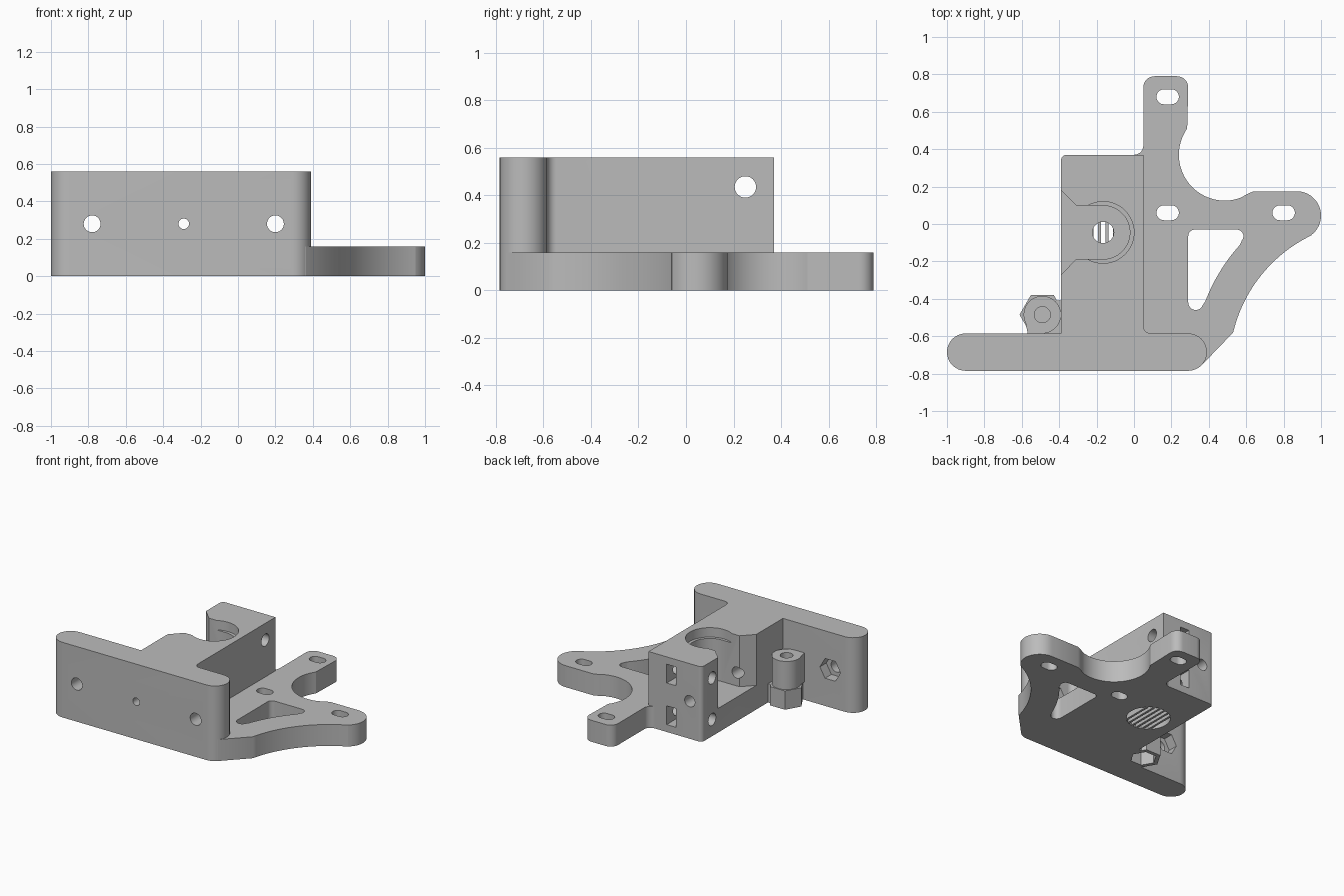
import bpy, bmesh, math

cube = bpy.data.objects.get("Cube")
if cube:
    bpy.data.objects.remove(cube, do_unlink=True)

grey = bpy.data.materials.new("plain grey")
grey.use_nodes = True
COLOR = (0.5, 0.5, 0.5, 1)
grey.diffuse_color = COLOR
for node in grey.node_tree.nodes:
    if node.type == 'BSDF_PRINCIPLED':
        node.inputs["Base Color"].default_value = COLOR


def arc(cx, cy, r, a0, a1, n=12):
    angles = [math.radians(a0 + (a1 - a0) * i / n) for i in range(n + 1)]
    return [(cx + r * math.cos(a), cy + r * math.sin(a)) for a in angles]


def circle(cx, cy, r, n=40, turn=0):
    return arc(cx, cy, r, turn, turn + 360, n)[:-1]


def rect(x0, x1, y0, y1):
    return [(x0, y0), (x1, y0), (x1, y1), (x0, y1)]


def stadium(x0, x1, y, r):
    return arc(x1 - r, y, r, -90, 90, 16) + arc(x0 + r, y, r, 90, 270, 16)


def prism(name, profile, lo, hi, axis='z'):
    """Extrude a closed profile along an axis."""
    place = {'x': lambda u, v, w: (w, u, v),
             'y': lambda u, v, w: (u, w, v),
             'z': lambda u, v, w: (u, v, w)}[axis]
    bm = bmesh.new()
    low = [bm.verts.new(place(u, v, lo)) for u, v in profile]
    high = [bm.verts.new(place(u, v, hi)) for u, v in profile]
    bm.faces.new(low)
    bm.faces.new(high)
    n = len(profile)
    for i in range(n):
        j = (i + 1) % n
        bm.faces.new((low[i], low[j], high[j], high[i]))
    bmesh.ops.recalc_face_normals(bm, faces=bm.faces[:])
    mesh = bpy.data.meshes.new(name)
    bm.to_mesh(mesh)
    bm.free()
    mesh.materials.append(grey)
    obj = bpy.data.objects.new(name, mesh)
    bpy.context.scene.collection.objects.link(obj)
    return obj


def finish(obj, cutters=()):
    """Subtract cutters, bake the result and smooth the curved walls."""
    for c in cutters:
        mod = obj.modifiers.new("cut", 'BOOLEAN')
        mod.operation, mod.solver, mod.object = 'DIFFERENCE', 'EXACT', c
    if cutters:
        deps = bpy.context.evaluated_depsgraph_get()
        mesh = bpy.data.meshes.new_from_object(obj.evaluated_get(deps))
        obj.modifiers.clear()
        obj.data = mesh
        for c in cutters:
            bpy.data.objects.remove(c, do_unlink=True)
    obj.data.shade_smooth()
    obj.data.set_sharp_from_angle(angle=math.radians(30))


def cutter(profile, lo, hi, axis='z'):
    obj = prism("cutter", profile, lo, hi, axis)
    obj.hide_render = True
    return obj


TOP, PLATE = 0.56, 0.16
MID = 0.28               # height of the bolt row
CX, CY = -0.165, -0.045  # pocket centre

# Front bar with bolt holes and nut recesses
bar = prism("front_bar", stadium(-1, 0.39, -0.685, 0.1), 0, TOP)
cuts = [cutter(circle(-0.29, MID, 0.028), -0.9, -0.5, 'y')]
for x in (-0.78, 0.2):
    cuts.append(cutter(circle(x, MID, 0.045), -0.9, -0.5, 'y'))
    cuts.append(cutter(circle(x, MID, 0.085, 6), -0.66, -0.5, 'y'))
finish(bar, cuts)

# Base plate with its curved arms
outline = (
    [(0.0, 0.3)] + arc(0.0, 0.42, 0.05, 270, 360, 8)
    + arc(0.11, 0.73, 0.06, 180, 90, 8) + arc(0.23, 0.73, 0.06, 90, 0, 8)
    + arc(0.485, 0.37, 0.245, 145, 290, 32)
    + [(0.605, 0.16), (0.64, 0.175)]
    + arc(0.87, 0.045, 0.13, 90, -53, 20)
    + arc(1.285, -0.76, 0.776, 115.6, 166.6, 24)
    + [(0.36, -0.757), (0.3, -0.77), (0.0, -0.7)])
plate = prism("base_plate", outline, 0, PLATE)
window = (
    arc(0.325, -0.065, 0.035, 180, 90, 8) + arc(0.55, -0.065, 0.035, 90, -40, 10)
    + arc(1.285, -0.76, 0.968, 138, 159, 14)
    + arc(0.33, -0.42, 0.04, -20, -180, 10))
cuts = [cutter(window, -0.1, 0.3)]
for x, y in ((0.18, 0.68), (0.18, 0.06), (0.8, 0.06)):
    cuts.append(cutter(stadium(x - 0.06, x + 0.06, y, 0.04), -0.1, 0.3))
finish(plate, cuts)

# Clamp block, filleted into the bar
block = prism("clamp_block",
              arc(-0.36, 0.34, 0.03, 180, 90, 6) + [(0.05, 0.37)]
              + arc(0.09, -0.545, 0.04, 180, 270, 8)
              + [(0.09, -0.62), (-0.39, -0.62)], 0, TOP)
pocket = ([(-0.45, 0.24), (-0.31, 0.1)] + arc(CX, CY, 0.143, 90, -90, 30)
          + [(-0.31, -0.188), (-0.45, -0.335)])
cuts = [cutter(pocket, 0.18, 0.7),
        cutter(circle(CX, CY, 0.165, 48), 0.49, 0.7),
        cutter(circle(CX, CY, 0.057), -0.1, 0.3),
        cutter(circle(CX, CY, 0.15, 48), -0.1, 0.12),
        cutter(circle(-0.29, MID, 0.028), -0.9, -0.3, 'y'),
        cutter(circle(-0.29, MID, 0.042), -0.32, 0.5, 'y')]
# Cross bolts and square nut slots in the rear tower
for z, end in ((0.435, 0.2), (0.125, 0.0)):
    cuts.append(cutter(circle(0.25, z, 0.045), -0.5, end, 'x'))
    cuts.append(cutter(rect(-0.175, -0.1, z - 0.07, z + 0.07), 0.17, 0.5, 'y'))
finish(block, cuts)

# Thin slats filling the round recess underneath
for i in range(-3, 4):
    dx = (i + 0.5) * 0.04
    if abs(dx) < 0.14:
        half = math.sqrt(0.15 ** 2 - dx ** 2)
        slat = prism("recess_slat", rect(CX + dx - 0.008, CX + dx + 0.008,
                                         CY - half, CY + half), 0, 0.12)
        finish(slat)

# Side post: hexagonal foot with nut recess, round upper part
PX, PY = -0.49, -0.485
foot = prism("post_foot", circle(PX, PY, 0.122, 6), 0, 0.14)
finish(foot, [cutter(circle(PX, PY, 0.09, 6), -0.1, 0.1)])
web = prism("foot_web", rect(-0.43, -0.38, -0.6, -0.41), 0, 0.14)
finish(web, [cutter(circle(PX, PY, 0.09, 6), -0.1, 0.1)])
post = prism("round_post", circle(PX, PY, 0.1, 48), 0.135, 0.35)
finish(post, [cutter(circle(PX, PY, 0.043), 0.2, 0.5)])
brace = prism("post_brace", [(-0.588, -0.485), (-0.565, -0.6), (PX, -0.6),
                             (PX, -0.55), (-0.55, -0.485)], 0.135, 0.35)
finish(brace)
